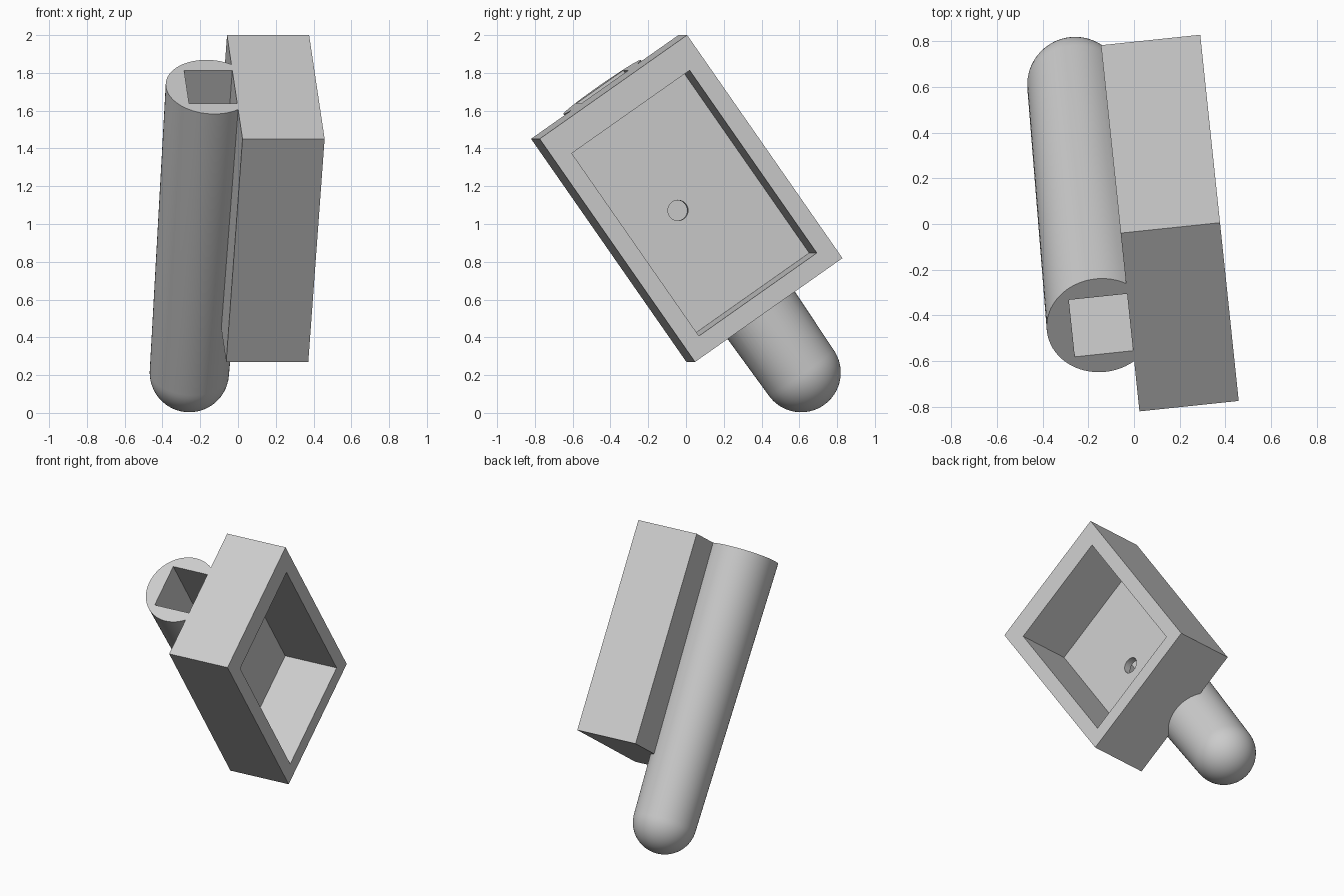
import bpy, bmesh
from math import radians, pi
from mathutils import Matrix, Vector

cube = bpy.data.objects.get("Cube")
if cube:
    bpy.data.objects.remove(cube, do_unlink=True)

# Everything is modelled upright around the box centre, then leaned and turned
POSE = (Matrix.Translation((0.157, 0.004, 1.135))
        @ Matrix.Rotation(radians(6), 4, 'Z') @ Matrix.Rotation(radians(35), 4, 'X'))
HALF = Vector((0.2185, 0.479, 0.721))
TUBE_X, END_Z, END_R = -0.349, -1.125, 0.21

grey = bpy.data.materials.new("light_grey")
grey.use_nodes = True
grey.diffuse_color = (0.6, 0.6, 0.6, 1)
grey.node_tree.nodes["Principled BSDF"].inputs["Base Color"].default_value = (0.6, 0.6, 0.6, 1)


def finish(name, bm):
    bmesh.ops.recalc_face_normals(bm, faces=bm.faces)
    mesh = bpy.data.meshes.new(name)
    bm.to_mesh(mesh)
    bm.free()
    mesh.materials.append(grey)
    obj = bpy.data.objects.new(name, mesh)
    bpy.context.collection.objects.link(obj)
    obj.matrix_world = POSE
    return obj


def block(name, low, high):
    low, high = Vector(low), Vector(high)
    bm = bmesh.new()
    place = Matrix.Translation((low + high) / 2) @ Matrix.Diagonal((*(high - low), 1))
    bmesh.ops.create_cube(bm, size=1, matrix=place)
    return finish(name, bm)


def cut(obj, cutter):
    cutter.hide_render = True
    mod = obj.modifiers.new("cut", 'BOOLEAN')
    mod.operation, mod.solver, mod.object = 'DIFFERENCE', 'EXACT', cutter
    select(obj)
    bpy.ops.object.modifier_apply(modifier=mod.name)
    bpy.data.objects.remove(cutter, do_unlink=True)


def select(obj):
    bpy.ops.object.select_all(action='DESELECT')
    obj.select_set(True)
    bpy.context.view_layer.objects.active = obj


# Box with an open side and a small round hole in the cavity floor
box = block("open_box", -HALF, HALF)
cut(box, block("cavity", (-0.167, -0.383, -0.62), (0.4, 0.383, 0.56)))
bm = bmesh.new()
bmesh.ops.create_cone(bm, cap_ends=True, segments=32, radius1=0.054, radius2=0.054, depth=0.12,
                      matrix=Matrix.Translation((-0.2, -0.06, -0.035)) @ Matrix.Rotation(pi / 2, 4, 'Y'))
cut(box, finish("hole", bm))

# Handle: rounded lower end, widening slightly to a flat top
bm = bmesh.new()
bmesh.ops.create_uvsphere(bm, u_segments=64, v_segments=32, radius=END_R)
bmesh.ops.delete(bm, geom=[v for v in bm.verts if v.co.z > 0.001], context='VERTS')
rim = [e for e in bm.edges if e.is_boundary]
new = bmesh.ops.extrude_edge_only(bm, edges=rim)["geom"]
for v in (g for g in new if isinstance(g, bmesh.types.BMVert)):
    v.co = (v.co.x * 0.236 / END_R, v.co.y * 0.25 / END_R, HALF.z - END_Z)
bmesh.ops.holes_fill(bm, edges=[e for e in bm.edges if e.is_boundary])
bmesh.ops.translate(bm, verts=bm.verts, vec=(TUBE_X, 0, END_Z))
handle = finish("handle", bm)

# Square socket in the handle, and the handle trimmed flush with the box
cut(handle, block("socket", (-0.475, -0.153, -0.95), (-0.213, 0.153, 1)))
cut(handle, block("trim", -HALF, HALF + Vector((0, 0, 0.2))))
select(handle)
bpy.ops.object.shade_smooth_by_angle(angle=radians(30))
